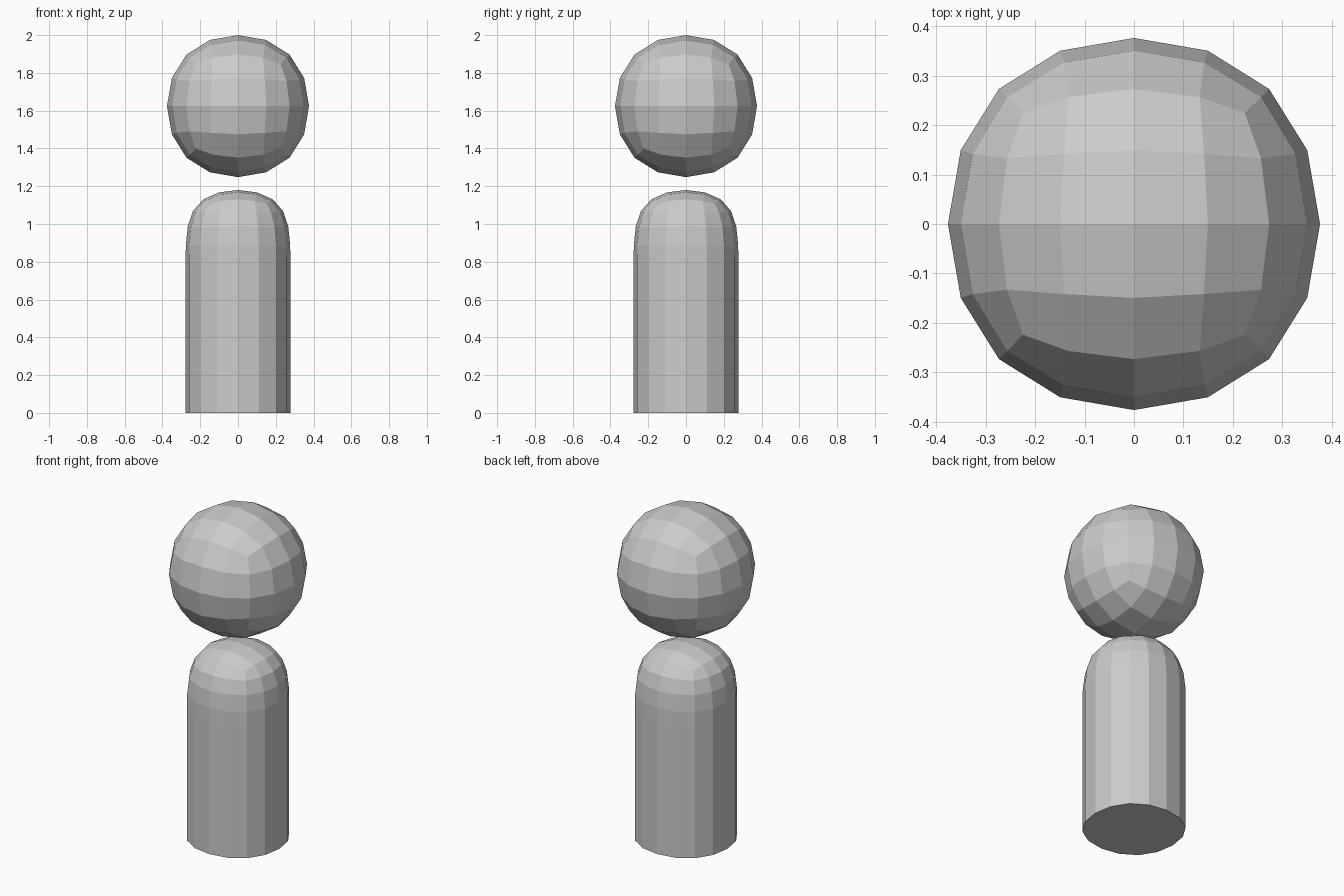
import bpy, bmesh

if "Cube" in bpy.data.objects:
    bpy.data.objects.remove(bpy.data.objects["Cube"])


def subdivided_box(name, half, rings, sharp_base=False):
    """Square cage with the given ring heights, rounded by a subdivision modifier."""
    bm = bmesh.new()
    crease = bm.edges.layers.float.new("crease_edge")
    corners = [(-half, -half), (half, -half), (half, half), (-half, half)]
    loops = [[bm.verts.new((x, y, z)) for x, y in corners] for z in rings]
    base = bm.faces.new(loops[0][::-1])
    bm.faces.new(loops[-1])
    for low, high in zip(loops, loops[1:]):
        for i in range(4):
            j = (i + 1) % 4
            bm.faces.new((low[i], low[j], high[j], high[i]))
    if sharp_base:
        for edge in base.edges:
            edge[crease] = 1.0
    mesh = bpy.data.meshes.new(name)
    bm.to_mesh(mesh)
    bm.free()
    obj = bpy.data.objects.new(name, mesh)
    bpy.context.collection.objects.link(obj)
    mod = obj.modifiers.new("round", "SUBSURF")
    mod.levels = mod.render_levels = 2
    mod.use_limit_surface = True
    return obj


# Body: column with a domed top and a flat, sharp-edged base
subdivided_box("body", 0.303, [0, 0.35, 0.78, 1.215], sharp_base=True)

# Head: rounded cube ball floating just above the body
head_half = 0.376 / 0.8395
head = subdivided_box("head", head_half, [-head_half, head_half])
head.location.z = 1.624
